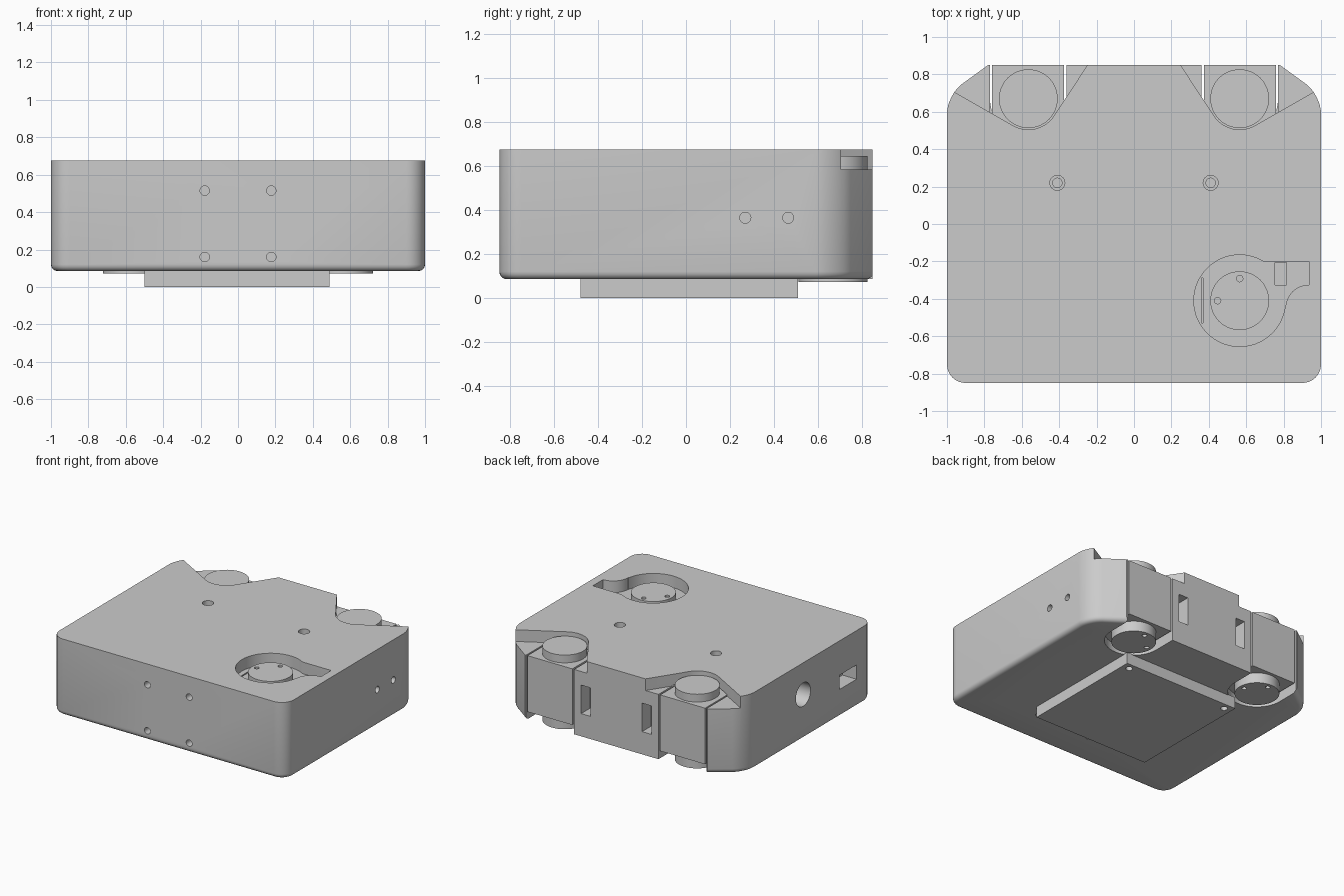
import bpy, bmesh
from math import radians, cos, sin
from mathutils import Vector

if "Cube" in bpy.data.objects:
    bpy.data.objects.remove(bpy.data.objects["Cube"])

grey = bpy.data.materials.new("plain_grey")
grey.use_nodes = True
COLOUR = (0.6, 0.6, 0.6, 1)
grey.diffuse_color = COLOUR
grey.node_tree.nodes["Principled BSDF"].inputs["Base Color"].default_value = COLOUR

TOP, FLOOR, BASE = 0.675, 0.585, 0.085


def finish(name, bm):
    bmesh.ops.recalc_face_normals(bm, faces=bm.faces)
    mesh = bpy.data.meshes.new(name)
    bm.to_mesh(mesh)
    bm.free()
    mesh.materials.append(grey)
    ob = bpy.data.objects.new(name, mesh)
    bpy.context.collection.objects.link(ob)
    return ob


def prism_bm(points, z0, z1):
    bm = bmesh.new()
    face = bm.faces.new([bm.verts.new((x, y, z0)) for x, y in points])
    ext = bmesh.ops.extrude_face_region(bm, geom=[face])["geom"]
    bmesh.ops.translate(bm, vec=(0, 0, z1 - z0),
                        verts=[v for v in ext if isinstance(v, bmesh.types.BMVert)])
    return bm


def prism(points, z0, z1, name="cutter"):
    return finish(name, prism_bm(points, z0, z1))


def box(x0, x1, y0, y1, z0, z1, name="cutter"):
    return prism([(x0, y0), (x1, y0), (x1, y1), (x0, y1)], z0, z1, name)


def arc(cx, cy, r, a0, a1, n=24):
    angles = [radians(a0 + (a1 - a0) * i / n) for i in range(n + 1)]
    return [(cx + r * cos(a), cy + r * sin(a)) for a in angles]


def rod(start, end, r, name="cutter", sides=32):
    a, b = Vector(start), Vector(end)
    bm = bmesh.new()
    bmesh.ops.create_cone(bm, cap_ends=True, segments=sides, radius1=r, radius2=r,
                          depth=(b - a).length)
    turn = (b - a).to_track_quat('Z', 'Y').to_matrix().to_4x4()
    turn.translation = (a + b) / 2
    bm.transform(turn)
    return finish(name, bm)


def carve(target, cutter):
    cutter.hide_render = True
    mod = target.modifiers.new("cut", 'BOOLEAN')
    mod.operation, mod.solver, mod.object = 'DIFFERENCE', 'EXACT', cutter
    bpy.context.view_layer.objects.active = target
    bpy.ops.object.modifier_apply(modifier=mod.name)
    bpy.data.objects.remove(cutter)


def drill(target, x, y, z, depth, r):
    # Vertical hole entering at z; a negative depth drills upward
    over = 0.02 if depth > 0 else -0.02
    carve(target, rod((x, y, z - depth), (x, y, z + over), r))


def mirror(points, s):
    return [(s * x, y) for x, y in points]


# Housing: rounded front corners, chamfered back corners, soft bottom edge
half = [(1, -0.85), (1, 0.69), (0.78, 0.85)]
bm = prism_bm(half + mirror(half, -1)[::-1], BASE, TOP)
uprights = [e for e in bm.edges if abs(e.verts[0].co.z - e.verts[1].co.z) > 0.1
            and abs(e.verts[0].co.x) > 0.9]
bmesh.ops.bevel(bm, geom=uprights, offset=0.1, segments=8, profile=0.5, affect='EDGES')
rim = [e for e in bm.edges if all(v.co.z < BASE + 0.01 for v in e.verts)
       and not all(v.co.y > 0.84 for v in e.verts)]
bmesh.ops.bevel(bm, geom=rim, offset=0.035, segments=4, profile=0.5, affect='EDGES')
housing = finish("housing", bm)

# Underside plate
plate = box(-0.5, 0.49, -0.48, 0.51, 0, BASE + 0.005, "underside_plate")

# Back motor bays: flared top pocket, motor slot, rounded underside recess
parts = [housing, plate]
DX, DY = 0.565, 0.67
for s, side in ((1, "left"), (-1, "right")):
    flare = [(0.15, 1)] + arc(DX, DY, 0.165, 214, 300) + [(1.1, 0.785), (1.1, 1)]
    carve(housing, prism(mirror(flare, s), FLOOR, 1))
    x0, x1 = sorted((s * 0.36, s * 0.77))
    carve(housing, box(x0, x1, 0.4, 1, 0.15, FLOOR + 0.01))
    recess = [(0.36, 1)] + arc(DX, DY, 0.205, 180, 360) + [(0.77, 1)]
    carve(housing, prism(mirror(recess, s), 0, 0.16))
    x0, x1 = sorted((s * 0.375, s * 0.758))
    motor = box(x0, x1, 0.41, 0.85, 0.152, FLOOR, side + "_motor")
    for x in (0.41, 0.725):
        drill(motor, s * x, 0.815, FLOOR, 0.05, 0.021)
    parts.append(motor)

# Front pocket with cable channel
pocket = (arc(DX, -0.41, 0.245, 59, 350, 48)
          + arc(0.935, -0.45, 0.125, 180, 90, 12) + [(0.935, -0.2)])
carve(housing, prism(pocket, FLOOR, 1))
carve(housing, box(0.755, 0.815, -0.325, -0.205, 0.4, FLOOR + 0.02))
carve(housing, box(0.36, 0.37, -0.53, -0.29, 0.5, FLOOR + 0.02))
for x in (0.4, 0.72):
    drill(housing, x, -0.555, FLOOR, 0.05, 0.021)


# Round output discs with four screw holes
def disc(x, y, z0, z1, name, face, depth):
    ob = rod((x, y, z0), (x, y, z1), 0.157, name, 64)
    for dx, dy in ((1, 0), (-1, 0), (0, 1), (0, -1)):
        drill(ob, x + 0.118 * dx, y + 0.118 * dy, face, depth, 0.017)
    parts.append(ob)


HIGH, LOW = 0.645, 0.073
for x, side in ((DX, "left"), (-DX, "right")):
    disc(x, DY, FLOOR - 0.005, HIGH, side + "_top_disc", HIGH, 0.04)
    disc(x, DY, LOW, 0.16, side + "_bottom_disc", LOW, -0.04)
disc(DX, -0.41, FLOOR - 0.005, HIGH, "front_top_disc", HIGH, 0.04)

# Top holes, counterbored and plain
inner = [(s * x, 0.22) for s in (1, -1) for x in (0.41, 0.725)]
for x, y in inner + [(-0.925, 0.635), (0.918, 0.635), (-0.925, -0.73), (0.897, -0.8)]:
    drill(housing, x, y, TOP, 0.04, 0.04)
    drill(housing, x, y, TOP, 0.14, 0.025)
for x, y in ((-0.925, 0.44), (0.918, 0.44), (-0.725, -0.73)):
    drill(housing, x, y, TOP, 0.1, 0.026)

# Underside holes in housing and plate
for x, y in ((0.72, -0.555), (0.4, -0.555), (0.72, 0.03), (0.725, 0.22),
             (-0.725, 0.22), (-0.07, -0.57), (-0.9, -0.57)):
    drill(housing, x, y, BASE, -0.08, 0.028)
for x, y in ((0.43, 0.46), (0.43, -0.42), (-0.45, -0.42), (-0.44, 0.46),
             (0.4, 0.22), (0.4, 0.035), (-0.41, 0.22)):
    drill(plate, x, y, 0, -0.06, 0.025)

# Side and front screw holes
for s in (1, -1):
    for y in (0.27, 0.465):
        carve(housing, rod((s * 0.92, y, 0.365), (s * 1.05, y, 0.365), 0.025))
    for z in (0.16, 0.515):
        carve(housing, rod((s * 0.178, -0.9, z), (s * 0.178, -0.77, z), 0.025))
    # Back windows
    x0, x1 = sorted((s * 0.22, s * 0.3))
    carve(housing, box(x0, x1, 0.74, 0.9, 0.26, 0.48))

# Right side cable port and socket
carve(housing, rod((-0.85, 0, 0.43), (-1.1, 0, 0.43), 0.09))
carve(housing, box(-1.1, -0.88, -0.65, -0.44, 0.3, 0.41))

# Smooth round surfaces, crisp edges
bpy.ops.object.select_all(action='DESELECT')
for ob in parts:
    ob.select_set(True)
bpy.context.view_layer.objects.active = housing
bpy.ops.object.shade_smooth_by_angle(angle=radians(30))
